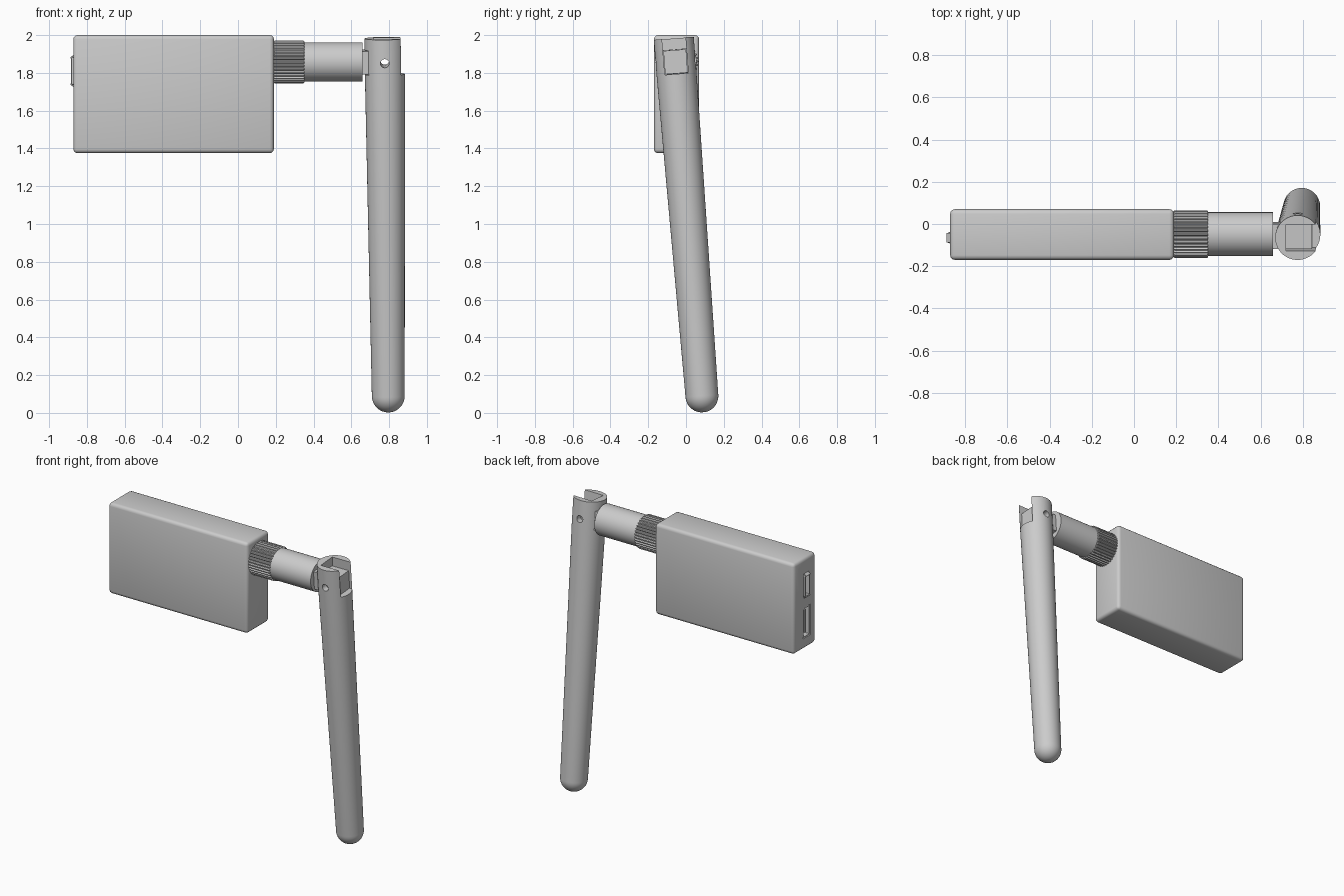
import bpy, bmesh, math
from mathutils import Matrix, Vector

cube = bpy.data.objects.get("Cube")
if cube:
    bpy.data.objects.remove(cube, do_unlink=True)

grey = bpy.data.materials.new("matte_grey")
grey.use_nodes = True
COLOR = (0.6, 0.6, 0.6, 1)
grey.diffuse_color = COLOR
grey.node_tree.nodes["Principled BSDF"].inputs["Base Color"].default_value = COLOR


def finish(name, bm, matrix=Matrix()):
    bmesh.ops.recalc_face_normals(bm, faces=bm.faces)
    mesh = bpy.data.meshes.new(name)
    bm.to_mesh(mesh)
    bm.free()
    mesh.materials.append(grey)
    obj = bpy.data.objects.new(name, mesh)
    bpy.context.collection.objects.link(obj)
    obj.matrix_world = matrix
    return obj


def box(name, lo, hi, matrix=Matrix(), bevel=0, segments=3):
    lo, hi = Vector(lo), Vector(hi)
    bm = bmesh.new()
    bmesh.ops.create_cube(bm, size=1)
    for v in bm.verts:
        v.co = (lo + hi) / 2 + v.co * (hi - lo)
    if bevel:
        bmesh.ops.bevel(bm, geom=bm.edges[:], offset=bevel, segments=segments,
                        profile=0.5, affect='EDGES')
    return finish(name, bm, matrix)


def lathe(name, profile, sides, matrix=Matrix(), groove=0):
    """Stack of rings (radius, height) around z, with optional knurl grooves."""
    bm = bmesh.new()
    rings = []
    for r, z in profile:
        ring = []
        for i in range(sides):
            a = math.tau * i / sides
            rr = r - (groove if i % 4 > 1 else 0)
            ring.append(bm.verts.new((rr * math.cos(a), rr * math.sin(a), z)))
        rings.append(ring)
    for low, high in zip(rings, rings[1:]):
        for i in range(sides):
            j = (i + 1) % sides
            bm.faces.new((low[i], low[j], high[j], high[i]))
    bm.faces.new(rings[0])
    bm.faces.new(rings[-1])
    return finish(name, bm, matrix)


def cut(obj, *cutters):
    for c in cutters:
        mod = obj.modifiers.new("cut", 'BOOLEAN')
        mod.operation, mod.solver, mod.object = 'DIFFERENCE', 'EXACT', c
        bpy.context.view_layer.update()
        bpy.context.view_layer.objects.active = obj
        bpy.ops.object.modifier_apply(modifier=mod.name)


def smooth(*objs):
    bpy.ops.object.select_all(action='DESELECT')
    for o in objs:
        o.select_set(True)
    bpy.context.view_layer.objects.active = objs[0]
    bpy.ops.object.shade_smooth_by_angle(angle=math.radians(30))


# Case with recessed ports in its right end
END, PORT_Y = -0.872, -0.065
case = box("case", (END, -0.17, 1.375), (0.19, 0.07, 2.0), bevel=0.022)
port_hole = box("port_cutter", (END - 0.1, PORT_Y - 0.045, 1.45), (END + 0.1, PORT_Y + 0.035, 1.66))
small_hole = box("small_port_cutter", (END - 0.1, PORT_Y - 0.03, 1.73), (END + 0.1, PORT_Y + 0.03, 1.89))
cut(case, port_hole, small_hole)


# Metal port shells, contact blocks and pins
def port(name, y, z, half_w, half_h, x0, wall=0.008):
    shell = box(name + "_shell", (x0, y - half_w, z - half_h), (END + 0.1, y + half_w, z + half_h),
                bevel=0.01, segments=2)
    hollow = box(name + "_cutter", (x0 - 0.05, y - half_w + wall, z - half_h + wall),
                 (END + 0.08, y + half_w - wall, z + half_h - wall))
    cut(shell, hollow)
    box(name + "_contact_block", (END + 0.015, y - 0.008, z - half_h * 0.75),
        (END + 0.09, y + 0.008, z + half_h * 0.75))
    for i in range(6):
        pz = z + half_h * 0.22 * (i - 2.5)
        box(name + "_pin", (END + 0.018, y - 0.012, pz - 0.004), (END + 0.09, y + 0.012, pz + 0.004))
    return hollow


cutters = [port_hole, small_hole,
           port("video_port", PORT_Y - 0.005, 1.555, 0.04, 0.105, END + 0.002),
           port("power_port", PORT_Y, 1.81, 0.027, 0.075, END - 0.012)]
# Flared lips at both ends of the power port
for s in (-1, 1):
    tilt = Matrix.Translation((END - 0.004, PORT_Y, 1.81 + s * 0.078)) @ Matrix.Rotation(s * -0.7, 4, 'Y')
    box("power_port_lip", (-0.014, -0.022, -0.003), (0.014, 0.022, 0.003), tilt)

# Knurled nut and barrel lying along x
AXIS = Matrix.Translation((0, -0.048, 1.858)) @ Matrix.Rotation(math.pi / 2, 4, 'Y')
nut = lathe("knurled_nut", [(0.105, 0.185), (0.113, 0.193), (0.113, 0.347), (0.108, 0.352)],
            144, AXIS, groove=0.008)
barrel = lathe("barrel", [(0.104, 0.34), (0.104, 0.66)], 64, AXIS)

# Antenna, modelled upright around its hinge and then tilted
TILT = (Matrix.Translation((0.777, -0.055, 1.858)) @ Matrix.Rotation(math.radians(4.5), 4, 'X')
        @ Matrix.Rotation(math.radians(-0.6), 4, 'Y'))
TIP_R, TIP_Z = 0.087, -1.774
profile = [(TIP_R * math.sin(a), TIP_Z - TIP_R * math.cos(a))
           for a in (math.pi / 2 * k / 12 for k in range(1, 13))]
antenna = lathe("antenna", profile + [(0.106, -0.06), (0.106, 0.125)], 64, TILT)
slot = box("slot_cutter", (-0.055, -0.0625, -0.065), (0.2, 0.0625, 0.2), TILT)
window = box("window_cutter", (-0.2, -0.0625, -0.065), (0.1, 0.0625, 0.065), TILT)
pin_hole = lathe("pin_hole_cutter", [(0.023, -0.3), (0.023, 0.3)], 32,
                 TILT @ Matrix.Rotation(math.pi / 2, 4, 'X'))
cut(antenna, slot, window, pin_hole)

# Hinge tongue between barrel and antenna
tongue = box("hinge_tongue", (-0.13, -0.06, -0.062), (0.068, 0.06, 0.062), TILT)
cut(tongue, pin_hole)

for c in cutters + [slot, window, pin_hole]:
    bpy.data.objects.remove(c, do_unlink=True)
smooth(case, barrel, antenna, tongue)
